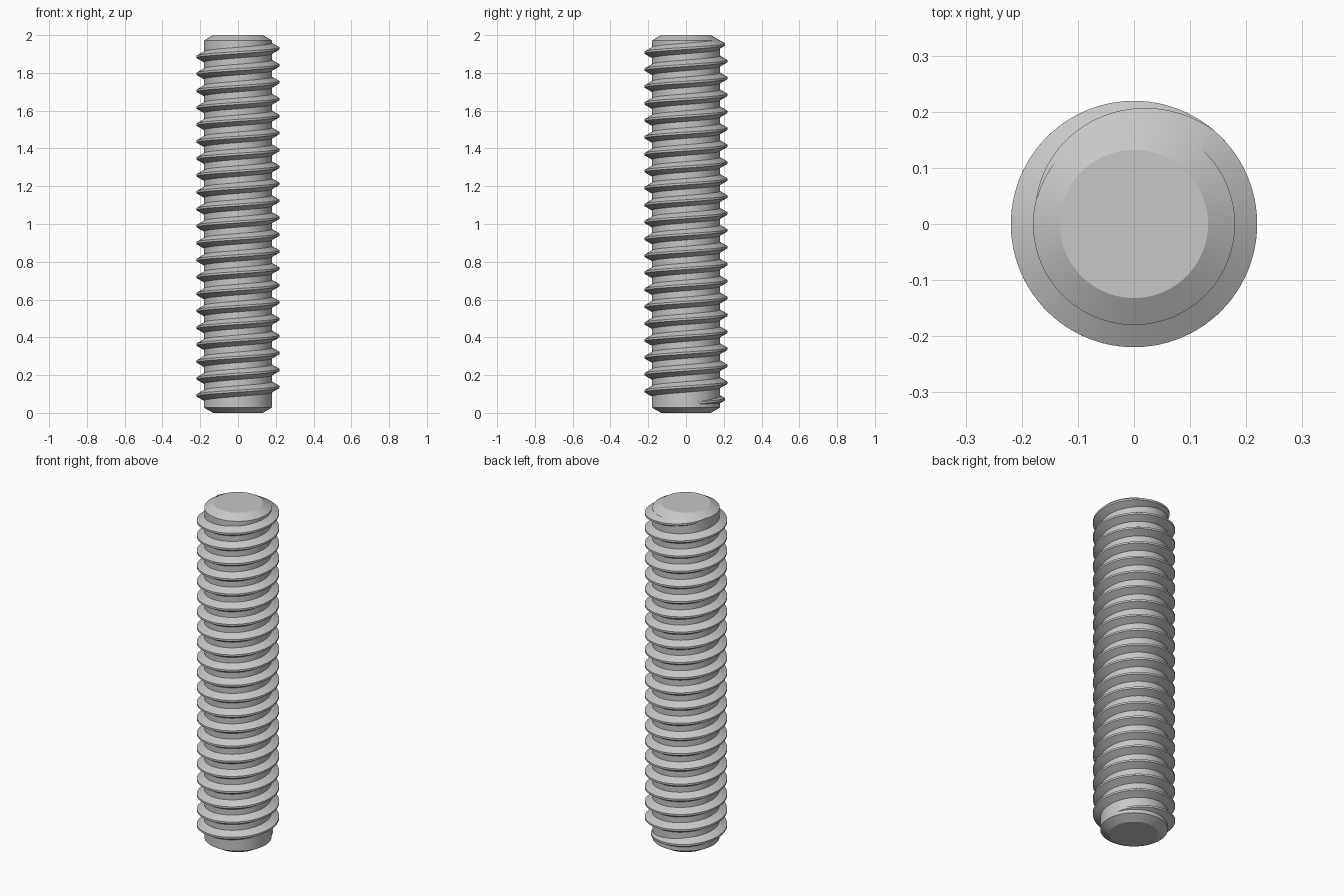
import bpy, bmesh, math

if "Cube" in bpy.data.objects:
    bpy.data.objects.remove(bpy.data.objects["Cube"], do_unlink=True)

CORE, CREST, TIP = 0.18, 0.2195, 0.132   # root, crest and end-face radii
LENGTH, CHAMFER = 2.0, 0.028
PITCH, CREST_FLAT = 0.0896, 0.011
SEGS = 96                                # steps per turn

steel = bpy.data.materials.new("grey steel")
steel.use_nodes = True
colour = (0.57, 0.57, 0.57, 1)
steel.diffuse_color = colour
steel.node_tree.nodes["Principled BSDF"].inputs["Base Color"].default_value = colour


def finish(bm, name):
    bmesh.ops.recalc_face_normals(bm, faces=bm.faces)
    mesh = bpy.data.meshes.new(name)
    bm.to_mesh(mesh)
    bm.free()
    mesh.materials.append(steel)
    obj = bpy.data.objects.new(name, mesh)
    bpy.context.collection.objects.link(obj)
    bpy.ops.object.select_all(action='DESELECT')
    obj.select_set(True)
    bpy.context.view_layer.objects.active = obj
    bpy.ops.object.shade_smooth_by_angle(angle=math.radians(25))
    return obj


def skin(bm, rings, wrap):
    """Bridge consecutive rings of vertices and cap both ends."""
    for a, b in zip(rings, rings[1:]):
        n = len(a)
        for i in range(n):
            j = (i + 1) % n
            bm.faces.new((a[i], a[j], b[j], b[i]))
    if wrap:
        bm.faces.new(rings[0])
        bm.faces.new(rings[-1])


# Chamfered core of the rod
bm = bmesh.new()
rings = []
for r, z in ((TIP, 0), (CORE, CHAMFER), (CORE, LENGTH - CHAMFER), (TIP, LENGTH)):
    rings.append([bm.verts.new((r * math.cos(math.tau * i / SEGS),
                                r * math.sin(math.tau * i / SEGS), z))
                  for i in range(SEGS)])
skin(bm, rings, True)
finish(bm, "rod_core")

# Right-handed helical thread, fading into the core at both ends
START, END = 20, 21 * 360 + 165          # degrees
FADE_IN, FADE_OUT = 110, 115
Z0 = 0.048                               # crest height at zero degrees
SINK = 0.002                             # overlap into the core
steps = round((END - START) / 360 * SEGS)

bm = bmesh.new()
rings = []
for k in range(steps + 1):
    deg = START + (END - START) * k / steps
    fade = min(1, (deg - START) / FADE_IN, (END - deg) / FADE_OUT)
    depth = (CREST - CORE) * fade
    half = CREST_FLAT / 2
    base = half + (depth + SINK) * math.tan(math.radians(30))
    a, z = math.radians(deg), Z0 + PITCH * deg / 360
    profile = ((CORE - SINK, -base), (CORE + depth, -half),
               (CORE + depth, half), (CORE - SINK, base))
    rings.append([bm.verts.new((r * math.cos(a), r * math.sin(a), z + dz))
                  for r, dz in profile])
skin(bm, rings, True)
finish(bm, "screw_thread")
